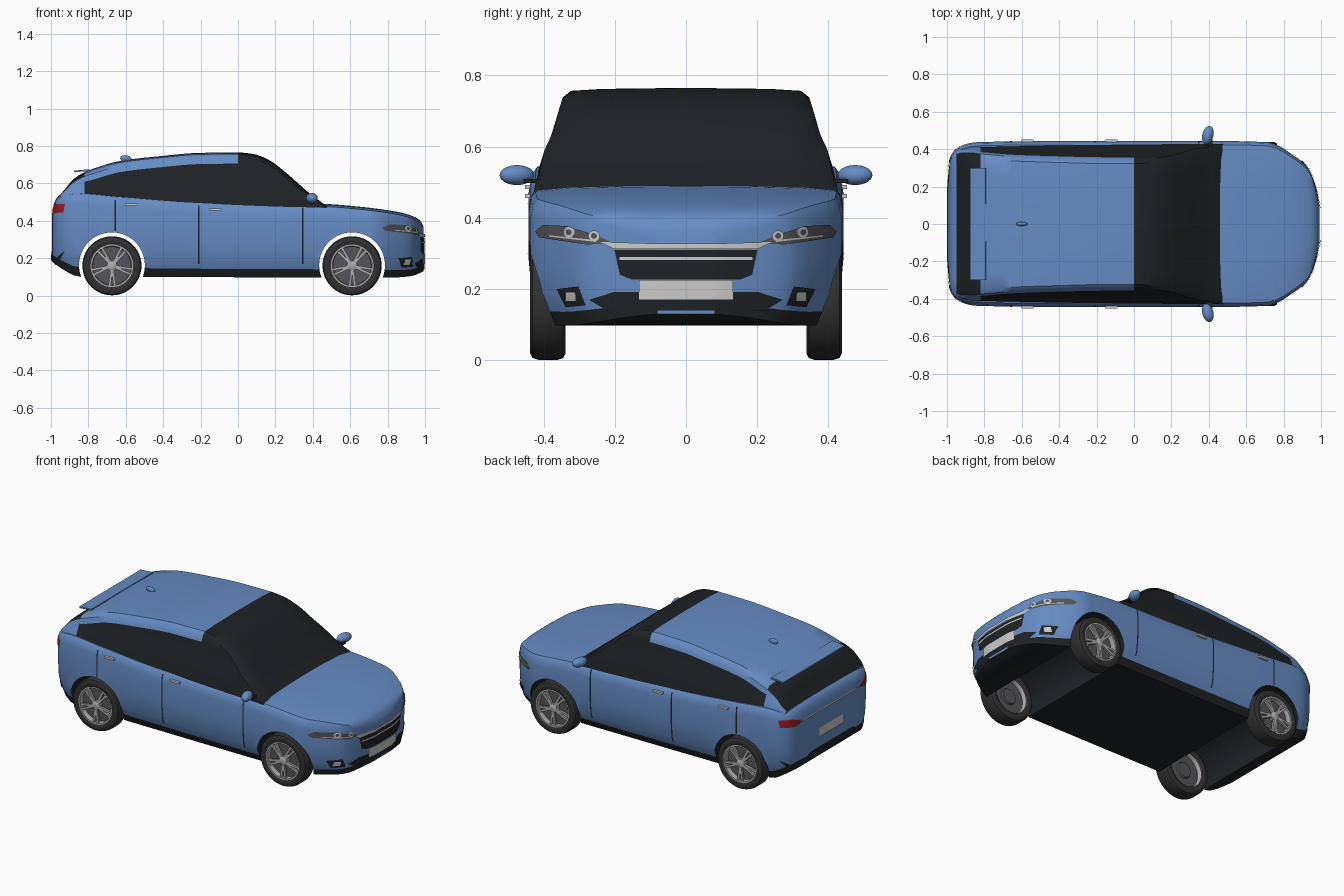
import bpy, bmesh, math
from mathutils import Vector, Matrix
from mathutils.bvhtree import BVHTree

if "Cube" in bpy.data.objects:
    bpy.data.objects.remove(bpy.data.objects["Cube"])


def material(name, rgb):
    m = bpy.data.materials.new(name)
    m.diffuse_color = (*rgb, 1)
    m.use_nodes = True
    m.node_tree.nodes["Principled BSDF"].inputs["Base Color"].default_value = m.diffuse_color
    return m


BLUE = material("blue_paint", (0.13, 0.26, 0.55))
BLACK = material("black_glass", (0.013, 0.016, 0.018))
RUBBER = material("rubber", (0.03, 0.03, 0.03))
ALLOY = material("alloy", (0.42, 0.42, 0.43))
GREY = material("dark_grey", (0.09, 0.09, 0.1))
WHITE = material("light_grey", (0.7, 0.7, 0.7))
RED = material("red_lens", (0.35, 0.01, 0.015))


def smooth(ob, angle=35):
    bpy.ops.object.select_all(action='DESELECT')
    ob.select_set(True)
    bpy.context.view_layer.objects.active = ob
    bpy.ops.object.shade_smooth_by_angle(angle=math.radians(angle))


def finish(name, bm, mats, mirror=False, normals=True):
    if normals:
        bmesh.ops.recalc_face_normals(bm, faces=bm.faces)
    me = bpy.data.meshes.new(name)
    bm.to_mesh(me)
    bm.free()
    for m in mats:
        me.materials.append(m)
    ob = bpy.data.objects.new(name, me)
    bpy.context.collection.objects.link(ob)
    smooth(ob)
    if mirror:
        ob.modifiers.new("mirror", 'MIRROR').use_axis = (False, True, False)
    return ob


def curve(x, pts):
    """Monotone cubic through (x, value) points."""
    n = len(pts)
    x = min(max(x, pts[0][0]), pts[-1][0])
    s = [(pts[i+1][1] - pts[i][1]) / (pts[i+1][0] - pts[i][0]) for i in range(n - 1)]
    t = [s[0]] + [2*a*b/(a+b) if a*b > 0 else 0 for a, b in zip(s, s[1:])] + [s[-1]]
    i = max(k for k in range(n - 1) if pts[k][0] <= x)
    h = pts[i+1][0] - pts[i][0]
    u = (x - pts[i][0]) / h
    return ((2*u**3 - 3*u*u + 1)*pts[i][1] + (u**3 - 2*u*u + u)*h*t[i]
            + (3*u*u - 2*u**3)*pts[i+1][1] + (u**3 - u*u)*h*t[i+1])


def loft(xs, section, slot):
    """Loft mirrored half sections along x; slot(x, row) picks the material."""
    bm = bmesh.new()
    rings = []
    for x in xs:
        half = section(x)
        m = len(half)
        full = half + [(-y, z) for y, z in half[-2:0:-1]]
        rings.append([bm.verts.new((x, y, z)) for y, z in full])
    n = len(rings[0])
    for i in range(len(xs) - 1):
        for j in range(n):
            k = (j + 1) % n
            f = bm.faces.new((rings[i][j], rings[i][k], rings[i+1][k], rings[i+1][j]))
            f.material_index = slot((xs[i] + xs[i+1]) / 2, j if j < m - 1 else n - 1 - j)
    bm.faces.new(rings[0])
    bm.faces.new(rings[-1])
    bmesh.ops.recalc_face_normals(bm, faces=bm.faces)
    return bm


# Plan half-width, floor line, belt/hood line and roof line along x
WIDTH = [(-.995, .2), (-.985, .34), (-.96, .39), (-.92, .42), (-.85, .437), (-.5, .443), (.5, .443),
         (.72, .437), (.78, .415), (.84, .375), (.89, .34), (.94, .285), (.97, .2), (.993, .09)]
FLOOR = [(-.995, .19), (-.96, .155), (-.92, .13), (-.85, .1), (.85, .097), (.93, .105), (.993, .13)]
BELT = [(-.995, .43), (-.98, .505), (-.95, .54), (-.85, .558), (-.65, .542), (-.2, .508), (.2, .495), (.46, .49),
        (.65, .475), (.866, .445), (.95, .418), (.975, .4), (.993, .365)]
ROOF = [(-.95, .54), (-.92, .575), (-.88, .622), (-.82, .66), (-.74, .69), (-.63, .72), (-.42, .745), (-.2, .763),
        (0, .765), (.09, .755), (.17, .722), (.25, .662), (.385, .545), (.475, .478)]
FLANK = [(.46, .43), (.48, .426), (.55, .41), (.607, .385), (.706, .356), (.77, .33)]


def body_section(x):
    w, b, t = curve(x, WIDTH), curve(x, FLOOR), curve(x, BELT)
    h = t - b
    return [(0, b), (.88*w, b), (.93*w, b + .11*h), (.98*w, b + .25*h), (w, b + .5*h), (w, t - .07),
            (.985*w, t - .032), (.955*w, t - .014), (.75*w, t - .005), (.4*w, t - .001), (0, t)]


def cabin_section(x):
    b, h = curve(x, BELT) - .025, curve(x, ROOF)
    h = max(h, b + .01)
    d = min(.06, (h - b) * .4)
    k = min(1, curve(x, WIDTH) / .437)
    side = [(k*curve(b + (h - d - b)*u, FLANK), b + (h - d - b)*u) for u in (0, .33, .67, 1)]
    y = side[-1][0]
    return [(0, b)] + side + [(y - .01, h - .45*d), (y - .033, h - .14*d), (y - .12, h - .05*d), (0, h)]


def cabin_slot(x, row):
    if x > 0:
        return 1
    if row < 4:
        return int(x > -.82)
    return int(x < -.82 and row >= 5)


# Body shell with wheel arches cut through
xs = [-.995, -.991, -.985, -.975] + [-.96 + .04*i for i in range(48)] + [.94, .955, .97, .98, .988, .993]
shell = loft(xs, body_section, lambda x, row: int(row < 2))
TREE = BVHTree.FromBMesh(shell)
body = finish("body", shell, [BLUE, BLACK])
AXLES = {"rear": -.674, "front": .61}
for end, ax in AXLES.items():
    bm = bmesh.new()
    bmesh.ops.create_cone(bm, cap_ends=True, segments=64, radius1=.176, radius2=.176, depth=1.3,
                          matrix=Matrix.Translation((ax, 0, .162)) @ Matrix.Rotation(math.pi/2, 4, 'X'))
    cutter = finish(end + "_arch_cutter", bm, [BLACK])
    cutter.hide_render = True
    mod = body.modifiers.new("arch", 'BOOLEAN')
    mod.operation, mod.solver, mod.object = 'DIFFERENCE', 'EXACT', cutter
    mod.material_mode = 'TRANSFER'
    bpy.context.view_layer.objects.active = body
    bpy.ops.object.modifier_apply(modifier="arch")
    bpy.data.objects.remove(cutter)
smooth(body)

# Cabin with glass and roof
xs = [-.95, -.935, -.92, -.9, -.88, -.85] + [-.82 + .041*i for i in range(20)] + [.025*i for i in range(20)]
finish("cabin", loft(xs, cabin_section, cabin_slot), [BLUE, BLACK])


def decal(name, pts, direction, mat, off=.004, mirror=False):
    """Flat outline projected onto the body along an axis; pts are (y or x, z)."""
    d = Vector(direction)
    bm = bmesh.new()
    place = (lambda u, v: Vector((0, u, v))) if d.x else (lambda u, v: Vector((u, 0, v)))
    bm.faces.new([bm.verts.new(place(u, v)) for u, v in pts])
    bmesh.ops.triangulate(bm, faces=bm.faces)
    for no in (place(1, 0), place(0, 1)):
        for i in range(-50, 51):
            bmesh.ops.bisect_plane(bm, geom=bm.verts[:] + bm.edges[:] + bm.faces[:],
                                   plane_co=no * i * .02, plane_no=no)
    for v in bm.verts:
        hit, nrm, _, _ = TREE.ray_cast(v.co - d*2, d)
        if hit is None:
            hit, nrm, _, _ = TREE.find_nearest(v.co - d*.9)
        v.co = hit + nrm*off
    for f in bm.faces:
        f.normal_update()
        if f.normal.dot(d) > 0:
            f.normal_flip()
    return finish(name, bm, [mat], mirror, normals=False)


def rect(u0, u1, v0, v1):
    return [(u0, v0), (u1, v0), (u1, v1), (u0, v1)]


def disc(u, v, r, n=20):
    return [(u + r*math.cos(2*math.pi*i/n), v + r*math.sin(2*math.pi*i/n)) for i in range(n)]


def sym(pts):
    return pts + [(-u, v) for u, v in reversed(pts)]


F, B, S = (-1, 0, 0), (1, 0, 0), (0, 1, 0)
# Front trim
decal("grille", sym([(.15, .226), (.185, .24), (.2, .31)]), F, BLACK)
decal("grille_bar", rect(-.185, .185, .282, .29), F, WHITE, .007)
decal("chrome_brow", sym([(.2, .312), (.24, .332), (.1, .328)]), F, WHITE, .006)
decal("front_plate", rect(-.13, .13, .17, .225), F, WHITE, .007)
decal("lower_intake", sym([(.22, .14), (.27, .17), (.2, .192)]), F, BLACK)
decal("headlight", [(.2, .328), (.28, .325), (.41, .345), (.42, .362), (.4, .38), (.33, .376), (.25, .35)],
      F, GREY, .004, True)
decal("headlight_strip", [(.25, .332), (.38, .347), (.38, .351), (.25, .337)], F, WHITE, .006, True)
for y, z in ((.324, .359), (.256, .349)):
    decal("lamp_ring", disc(y, z, .015), F, WHITE, .006, True)
    decal("lamp_lens", disc(y, z, .008), F, GREY, .008, True)
decal("fog_surround", [(.28, .155), (.335, .15), (.36, .2), (.3, .207)], F, BLACK, .004, True)
decal("fog_lamp", rect(.306, .334, .166, .192), F, WHITE, .007, True)
# Rear trim
decal("tail_light", [(.27, .45), (.34, .438), (.412, .445), (.416, .488), (.36, .488)], B, RED, .004, True)
decal("rear_chrome", rect(-.27, .27, .448, .456), B, WHITE, .005)
decal("rear_plate", rect(-.12, .12, .295, .35), B, WHITE, .005)
decal("rear_diffuser", sym([(.35, .165), (.41, .24), (.36, .205), (.28, .2), (.2, .235)]), B, BLACK)
# Door gaps
for x, z0, z1 in ((-.655, .345, .51), (-.21, .17, .48), (.345, .17, .47)):
    decal("door_gap", rect(x - .004, x + .004, z0, z1), S, BLACK, .002, True)


def box(name, centre, size, mat, mirror=False, turn=None, sphere=False):
    bm = bmesh.new()
    mx = Matrix.Translation(centre) @ (turn or Matrix()) @ Matrix.Diagonal((*size, 1))
    if sphere:
        bmesh.ops.create_uvsphere(bm, u_segments=24, v_segments=14, radius=.5, matrix=mx)
    else:
        bmesh.ops.create_cube(bm, size=1, matrix=mx)
    return finish(name, bm, [mat], mirror)


# Handles, mirrors, spoiler and roof fin
for x, z in ((-.57, .486), (-.12, .461)):
    box("door_handle", (x, -.446, z), (.065, .014, .011), WHITE, True)
box("side_mirror", (.395, -.475, .52), (.06, .1, .056), BLUE, True, Matrix.Rotation(.25, 4, 'Z'), True)
box("mirror_stalk", (.4, -.43, .503), (.04, .05, .012), BLACK, True)
box("spoiler", (-.835, 0, .667), (.085, .6, .009), BLUE, turn=Matrix.Rotation(-.08, 4, 'Y'))
box("roof_fin", (-.6, 0, .733), (.06, .022, .034), BLUE, turn=Matrix.Rotation(.12, 4, 'Y'), sphere=True)


def lathe(name, ax, profile, mat, steps=48):
    """Spin a (radius, y) profile about the axle, mirrored to both sides."""
    bm = bmesh.new()
    vs = [bm.verts.new((ax + r, -y, .159)) for r, y in profile]
    es = [bm.edges.new((a, b)) for a, b in zip(vs, vs[1:])]
    bmesh.ops.spin(bm, geom=vs + es, cent=(ax, 0, .159), axis=(0, 1, 0), angle=2*math.pi, steps=steps)
    bmesh.ops.remove_doubles(bm, verts=bm.verts, dist=1e-5)
    return finish(name, bm, [mat], True)


# Wheels
for end, ax in AXLES.items():
    lathe(end + "_tyre", ax, [(.11, .345), (.125, .339), (.14, .338), (.153, .345), (.158, .36), (.158, .416),
                              (.153, .431), (.14, .438), (.125, .437), (.112, .432), (.11, .345)], RUBBER)
    lathe(end + "_rim", ax, [(.114, .435), (.106, .435), (.103, .425), (.103, .36), (.113, .342)], ALLOY)
    lathe(end + "_brake_disc", ax, [(0, .405), (.104, .405), (.104, .37), (.05, .37), (.045, .36), (0, .36)], GREY)
    lathe(end + "_hub", ax, [(0, .437), (.018, .437), (.027, .431), (.027, .4)], ALLOY, 24)
    bm = bmesh.new()
    for i in range(5):
        for s in (-1, 1):
            mx = (Matrix.Translation((ax, -.426, .159)) @ Matrix.Rotation(i*math.tau/5 + .3 + s*.13, 4, 'Y')
                  @ Matrix.Translation((.064, 0, 0)) @ Matrix.Diagonal((.088, .014, .013, 1)))
            bmesh.ops.create_cube(bm, size=1, matrix=mx)
    finish(end + "_spokes", bm, [ALLOY], True)
